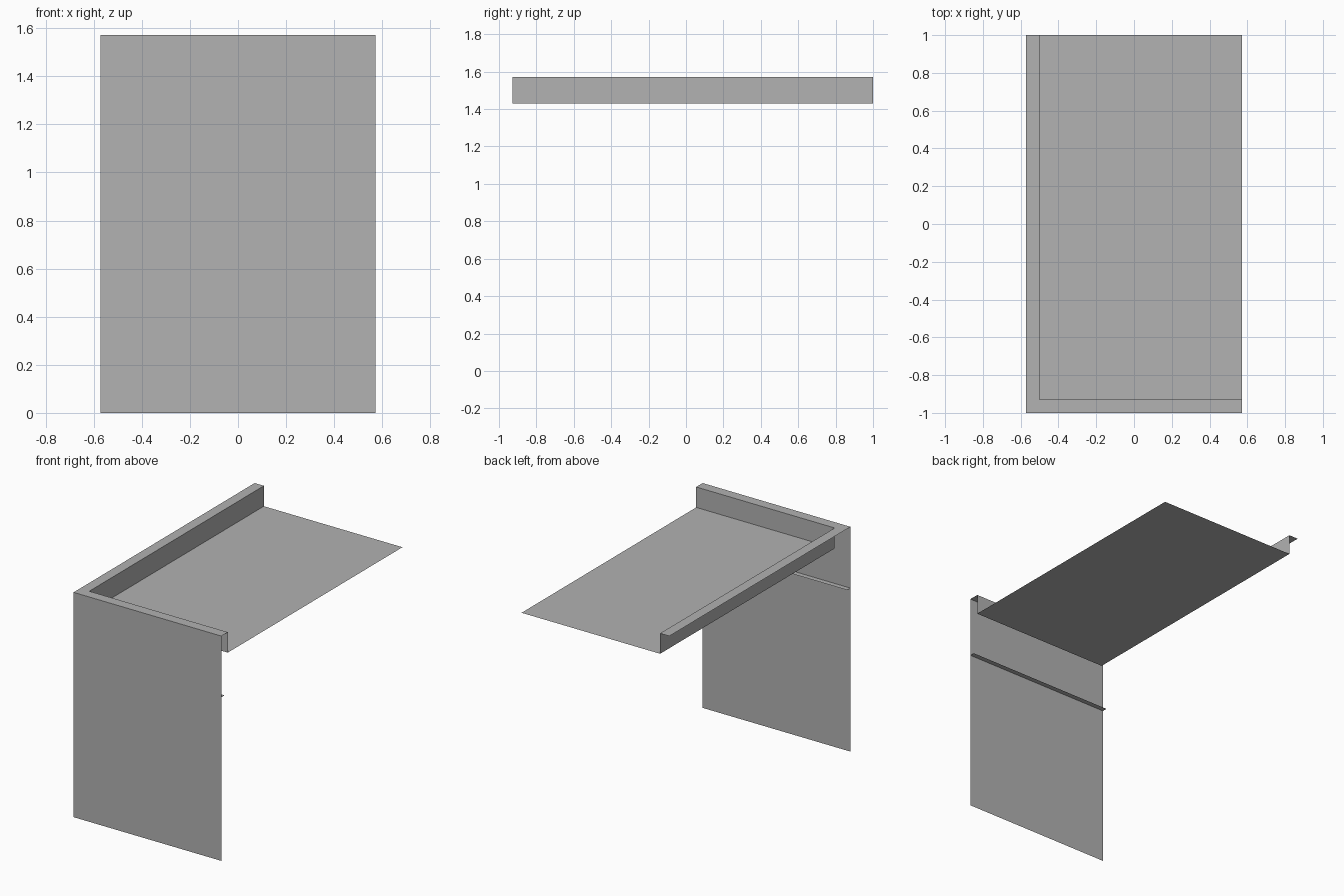
import bpy
import bmesh
from mathutils import Vector

cube = bpy.data.objects.get("Cube")
if cube:
    bpy.data.objects.remove(cube, do_unlink=True)

# Layout: everything sits on a grid of fourteen steps per unit
STEP = 1 / 14
HALF_W, HALF_L = 8 * STEP, 1.0
TOP, TRAY, LEDGE = 22 * STEP, 20 * STEP, 16 * STEP
INNER_X, INNER_Y = -HALF_W + STEP, -HALF_L + STEP

grey = bpy.data.materials.new("plain_grey")
grey.use_nodes = True
colour = (0.445, 0.445, 0.445, 1)
grey.diffuse_color = colour
grey.node_tree.nodes["Principled BSDF"].inputs["Base Color"].default_value = colour


def make_sheets(name, sheets):
    """Join flat sheets, each given as an origin, two edge vectors and a facing."""
    bm = bmesh.new()
    for origin, u, v, facing in sheets:
        o, u, v = Vector(origin), Vector(u), Vector(v)
        face = bm.faces.new([bm.verts.new(p) for p in (o, o + u, o + u + v, o + v)])
        face.normal_update()
        if face.normal.dot(Vector(facing)) < 0:
            face.normal_flip()
    bmesh.ops.remove_doubles(bm, verts=bm.verts, dist=0.0001)
    mesh = bpy.data.meshes.new(name)
    bm.to_mesh(mesh)
    bm.free()
    mesh.materials.append(grey)
    obj = bpy.data.objects.new(name, mesh)
    bpy.context.collection.objects.link(obj)
    return obj


UP, BACK, LEFT = (0, 0, 1), (0, 1, 0), (1, 0, 0)
width, length = 2 * HALF_W, 2 * HALF_L
inner_width, inner_length = width - STEP, length - STEP
wall = (0, 0, TOP - TRAY)

# Tall front panel
make_sheets("front_panel", [
    ((-HALF_W, -HALF_L, 0), (width, 0, 0), (0, 0, TOP), (0, -1, 0))])

# Recessed tray surface
make_sheets("tray_surface", [
    ((INNER_X, INNER_Y, TRAY), (inner_width, 0, 0), (0, inner_length, 0), UP)])

# Inner walls rising from the tray
make_sheets("tray_walls", [
    ((INNER_X, INNER_Y, TRAY), (inner_width, 0, 0), wall, BACK),
    ((INNER_X, INNER_Y, TRAY), (0, inner_length, 0), wall, LEFT)])

# Flat rim along the front and right side
make_sheets("top_rim", [
    ((-HALF_W, -HALF_L, TOP), (width, 0, 0), (0, STEP, 0), UP),
    ((-HALF_W, INNER_Y, TOP), (STEP, 0, 0), (0, inner_length, 0), UP)])

# Narrow ledge behind the front panel
make_sheets("rear_ledge", [
    ((-HALF_W, -HALF_L, LEDGE), (width, 0, 0), (0, STEP / 2, 0), UP)])
